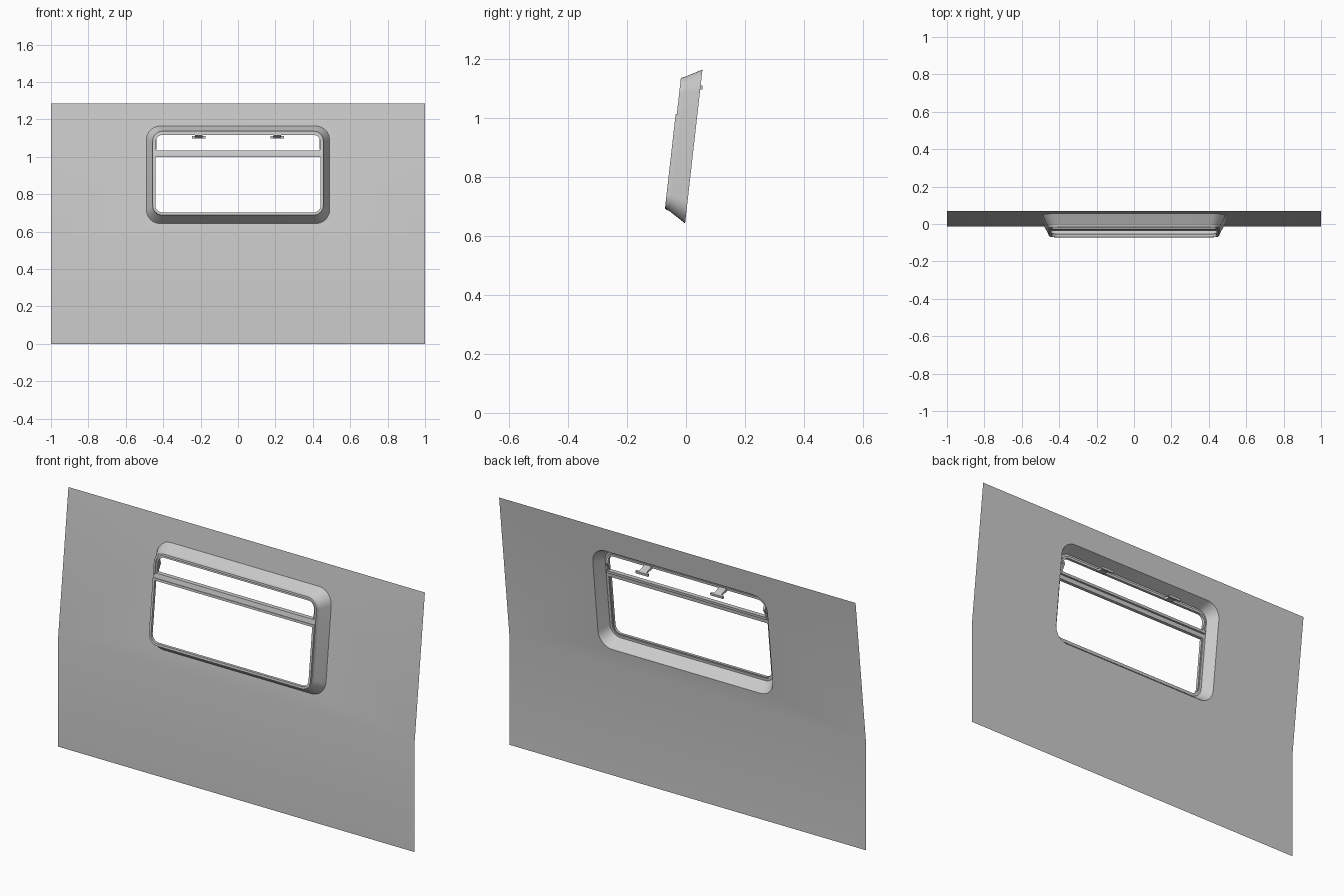
import bpy, bmesh, math
from mathutils import Vector

if "Cube" in bpy.data.objects:
    bpy.data.objects.remove(bpy.data.objects["Cube"])

BEND, TOP = 0.56, 1.285


def wall_y(z):
    return -0.0125 + max(0.0, z - BEND) * 0.113


def pt(x, z, d):
    """Point at height z, d in front of the leaning wall."""
    return Vector((x, wall_y(z) - d, z))


def rounded(hw, z0, z1, rb, rt, d, n=8):
    """Rounded rectangle loop with bottom and top corner radii."""
    out = []
    for cx, cz, r, a0 in ((hw - rb, z0 + rb, rb, -90), (hw - rt, z1 - rt, rt, 0),
                          (-hw + rt, z1 - rt, rt, 90), (-hw + rb, z0 + rb, rb, 180)):
        for i in range(n + 1):
            a = math.radians(a0 + 90 * i / n)
            out.append(pt(cx + r * math.cos(a), cz + r * math.sin(a), d))
    return out


def bridge(bm, a, b):
    n = len(a)
    for i in range(n):
        bm.faces.new((a[i], a[(i + 1) % n], b[(i + 1) % n], b[i]))


def finish(bm, name, sheet=False):
    bmesh.ops.recalc_face_normals(bm, faces=bm.faces)
    if sheet and sum(f.normal.y * f.calc_area() for f in bm.faces) > 0:
        bmesh.ops.reverse_faces(bm, faces=bm.faces)
    me = bpy.data.meshes.new(name)
    bm.to_mesh(me)
    bm.free()
    ob = bpy.data.objects.new(name, me)
    bpy.context.collection.objects.link(ob)
    bpy.ops.object.select_all(action='DESELECT')
    ob.select_set(True)
    bpy.context.view_layer.objects.active = ob
    bpy.ops.object.shade_smooth_by_angle(angle=math.radians(25))
    return ob


def ring(name, loops):
    """Closed frame swept through a cycle of rounded loops."""
    bm = bmesh.new()
    vs = [[bm.verts.new(p) for p in rounded(*l)] for l in loops]
    for i in range(len(vs)):
        bridge(bm, vs[i], vs[(i + 1) % len(vs)])
    bmesh.ops.remove_doubles(bm, verts=bm.verts, dist=1e-6)
    return finish(bm, name)


def bar(name, x0, x1, section):
    """Section of (z, d) points extruded along x."""
    bm = bmesh.new()
    a = [bm.verts.new(pt(x0, z, d)) for z, d in section]
    b = [bm.verts.new(pt(x1, z, d)) for z, d in section]
    bridge(bm, a, b)
    bm.faces.new(a)
    bm.faces.new(b)
    return finish(bm, name)


# wall sheet with the window recess pushed out of it
bm = bmesh.new()
low = [bm.verts.new(pt(x, 0, 0)) for x in (-1, 1)]
rim = [bm.verts.new(pt(x, z, 0)) for x, z in ((-1, BEND), (1, BEND), (1, TOP), (-1, TOP))]
hole = [bm.verts.new(p) for p in rounded(0.49, 0.643, 1.165, 0.075, 0.075, 0)]
edges = [bm.edges.new((l[i], l[(i + 1) % len(l)])) for l in (rim, hole) for i in range(len(l))]
bmesh.ops.triangle_fill(bm, edges=edges, use_beauty=True, normal=(0, -1, 0.11))
bm.faces.new((low[0], low[1], rim[1], rim[0]))
inner = [bm.verts.new(p) for p in rounded(0.46, 0.685, 1.14, 0.055, 0.055, 0.058)]
bridge(bm, hole, inner)
finish(bm, "wall_panel", sheet=True)

# main window surround
ring("window_frame", [(0.460, 0.685, 1.140, 0.055, 0.055, 0.056),
                      (0.456, 0.689, 1.137, 0.052, 0.052, 0.070),
                      (0.447, 0.698, 1.127, 0.043, 0.043, 0.070),
                      (0.447, 0.698, 1.127, 0.043, 0.043, 0.056)])

# lower fixed pane frame, standing slightly proud
ring("lower_sash", [(0.453, 0.692, 1.012, 0.048, 0.005, 0.060),
                    (0.453, 0.692, 1.012, 0.048, 0.005, 0.074),
                    (0.442, 0.703, 1.001, 0.037, 0.003, 0.074),
                    (0.442, 0.703, 1.001, 0.037, 0.003, 0.060)])

# upper vent frame
ring("vent_frame", [(0.449, 1.025, 1.129, 0.005, 0.045, 0.050),
                    (0.449, 1.025, 1.129, 0.005, 0.045, 0.064),
                    (0.439, 1.035, 1.117, 0.005, 0.034, 0.064),
                    (0.439, 1.035, 1.117, 0.005, 0.034, 0.050)])

# stepped rail between the two panes
bar("cross_rail", -0.45, 0.45, [(1.0, 0.072), (1.035, 0.068), (1.035, 0.045),
                                (1.022, 0.045), (1.022, 0.055), (1.0, 0.055)])

for side, s in (("left", -1), ("right", 1)):
    # vent latch reaching back inside
    c = 0.21 * s
    bar("latch_arm_" + side, c - 0.02, c + 0.02,
        [(1.125, 0.056), (1.125, 0.045), (1.108, -0.004), (1.103, -0.004), (1.113, 0.056)])
    bar("latch_grip_" + side, c - 0.035, c + 0.035,
        [(1.112, 0.002), (1.110, -0.007), (1.098, -0.007), (1.098, 0.002)])
    # vent stay at the side
    x = sorted((0.447 * s, 0.436 * s))
    bar("vent_stay_" + side, x[0], x[1], [(1.04, 0.055), (1.075, 0.04), (1.11, 0.055)])
